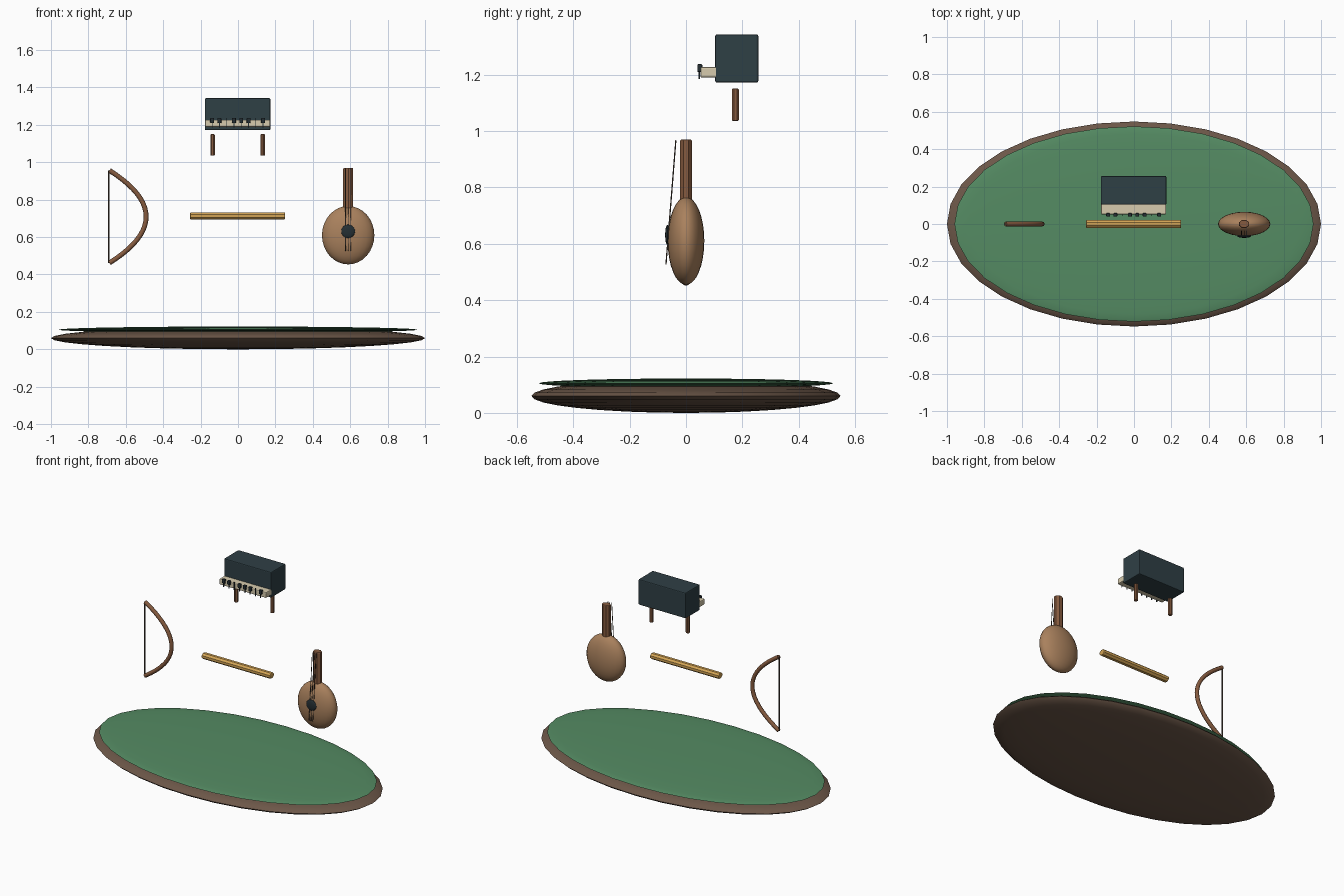
import bpy, math
from mathutils import Vector

if "Cube" in bpy.data.objects:
    bpy.data.objects.remove(bpy.data.objects["Cube"])


def material(name, rgb):
    m = bpy.data.materials.new(name)
    m.diffuse_color = (*rgb, 1)
    m.use_nodes = True
    m.node_tree.nodes["Principled BSDF"].inputs["Base Color"].default_value = m.diffuse_color
    return m


BROWN = material("dark_earth", (0.15, 0.095, 0.065))
GREEN = material("green", (0.09, 0.26, 0.125))
WOOD = material("wood", (0.24, 0.105, 0.05))
TAN = material("tan_wood", (0.40, 0.22, 0.11))
GOLD = material("gold", (0.65, 0.37, 0.09))
TEAL = material("dark_teal", (0.028, 0.05, 0.06))
CREAM = material("cream", (0.68, 0.6, 0.42))
INK = material("ink", (0.018, 0.028, 0.033))
STRING = material("string", (0.08, 0.06, 0.045))


def finish(name, mat, bevel=0.0, smooth=None):
    ob = bpy.context.object
    ob.name = name
    ob.data.materials.append(mat)
    bpy.ops.object.transform_apply(location=False, rotation=True, scale=True)
    if bevel:
        b = ob.modifiers.new("bevel", 'BEVEL')
        b.width, b.segments = bevel, 2
        b.limit_method, b.angle_limit = 'ANGLE', math.radians(60)
    if smooth:
        bpy.ops.object.shade_smooth_by_angle(angle=math.radians(smooth))
    return ob


def ellipsoid(name, loc, radii, mat, seg=24, rings=12):
    bpy.ops.mesh.primitive_uv_sphere_add(segments=seg, ring_count=rings, radius=1, location=loc)
    bpy.context.object.scale = radii
    return finish(name, mat, smooth=60)


def box(name, loc, size, mat, bevel):
    bpy.ops.mesh.primitive_cube_add(size=1, location=loc)
    bpy.context.object.scale = size
    return finish(name, mat, bevel)


def bar(name, loc, width, depth, length, mat, along_x=False):
    """Eight-sided bar with flats facing the axes and softened ends."""
    bpy.ops.mesh.primitive_cylinder_add(vertices=8, radius=0.5 / math.cos(math.pi / 8), depth=1,
                                        location=loc)
    ob = bpy.context.object
    ob.rotation_euler.z = math.pi / 8
    bpy.ops.object.transform_apply(location=False, rotation=True, scale=True)
    ob.scale = (width, depth, length)
    bpy.ops.object.transform_apply(location=False, rotation=True, scale=True)
    if along_x:
        ob.rotation_euler.y = math.pi / 2
    return finish(name, mat, min(width, depth) * 0.15)


def rod(name, a, b, r, mat, sides=8):
    a, b = Vector(a), Vector(b)
    d = b - a
    bpy.ops.mesh.primitive_cylinder_add(vertices=sides, radius=r, depth=d.length, location=(a + b) / 2,
                                        rotation=d.to_track_quat('Z', 'Y').to_euler())
    return finish(name, mat, smooth=50)


# Oval island: dark base with a green cap
ellipsoid("oval_base", (0, 0, 0.06), (1.0, 0.548, 0.06), BROWN, 32, 16)
ellipsoid("green_top", (0, 0, 0.105), (0.96, 0.522, 0.017), GREEN, 32, 16)

# Bow: parabolic stave swept as a tube, plus a straight string
curve = bpy.data.curves.new("bow_stave", 'CURVE')
curve.dimensions = '3D'
curve.bevel_depth = 0.013
curve.bevel_resolution = 2
curve.use_fill_caps = True
path = curve.splines.new('POLY')
N = 20
path.points.add(N)
for i, p in enumerate(path.points):
    t = 2 * i / N - 1
    p.co = (-0.687 + 0.196 * (1 - t * t), 0, 0.709 + 0.247 * t, 1)
curve.materials.append(WOOD)
stave = bpy.data.objects.new("bow_stave", curve)
bpy.context.collection.objects.link(stave)
rod("bow_string", (-0.69, 0, 0.462), (-0.69, 0, 0.956), 0.004, STRING)

# Flute
bar("flute", (-0.002, 0, 0.713), 0.038, 0.044, 0.508, GOLD, along_x=True)

# Lute
LX = 0.589
ellipsoid("lute_body", (LX, 0, 0.61), (0.14, 0.065, 0.156), TAN, 24, 16)
bar("lute_neck", (LX, 0, 0.81), 0.054, 0.043, 0.32, WOOD)
ellipsoid("lute_sound_hole", (LX, -0.066, 0.631), (0.037, 0.008, 0.036), INK, 16, 8)
for i in (-1, 0, 1):
    rod("lute_string", (LX + 0.014 * i, -0.071, 0.527), (LX + 0.014 * i, -0.036, 0.967),
        0.0022, STRING, 6)

# Keyboard: cabinet, key slab, black keys, key gaps and legs
box("keyboard_cabinet", (-0.002, 0.18, 1.257), (0.35, 0.153, 0.171), TEAL, 0.006)
box("key_slab", (-0.002, 0.086, 1.208), (0.348, 0.07, 0.038), CREAM, 0.006)
for k in range(1, 9):
    x = -0.177 + 0.35 / 9 * k
    box("key_gap", (x, 0.047, 1.211), (0.004, 0.006, 0.052), INK, 0)
    if k not in (3, 7):
        box("black_key", (x, 0.049, 1.223), (0.021, 0.018, 0.028), INK, 0.004)
for x in (-0.136, 0.132):
    bar("keyboard_leg", (x, 0.175, 1.093), 0.024, 0.025, 0.114, WOOD)
